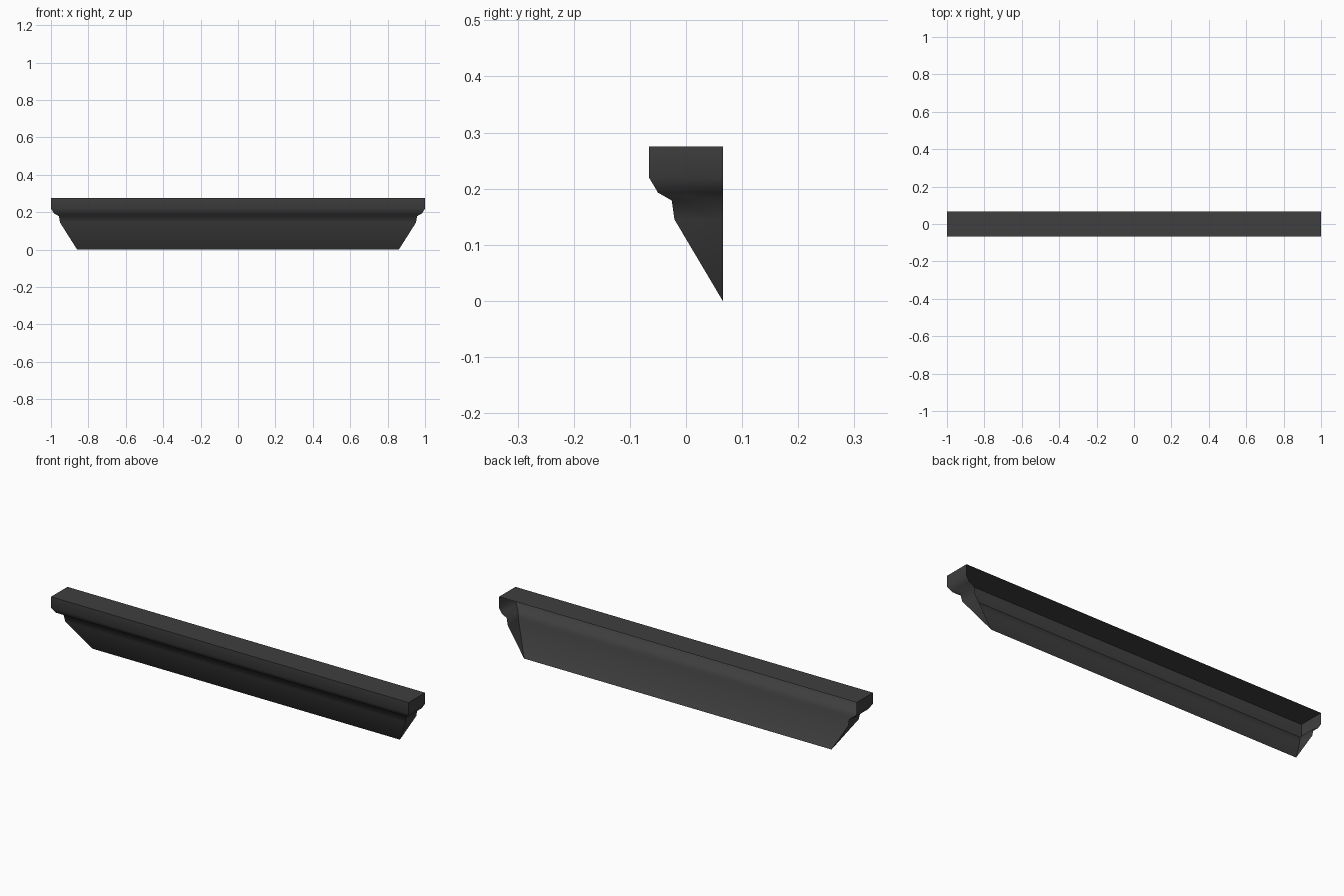
import bpy
import bmesh

cube = bpy.data.objects.get("Cube")
if cube:
    bpy.data.objects.remove(cube, do_unlink=True)

HALF_LENGTH = 1.0
BACK = 0.0655
END_SCALE = 1.07  # the returns slope in slightly more than the front

# Moulding profile from top to bottom: (inset from the fascia, height)
PROFILE = [(0, 0.275), (0, 0.219), (0.0155, 0.193),
           (0.04, 0.179), (0.045, 0.145), (0.131, 0)]

# Charcoal paint
paint = bpy.data.materials.new("charcoal_paint")
paint.use_nodes = True
colour = (0.05, 0.05, 0.05, 1)
paint.diffuse_color = colour
bsdf = next(n for n in paint.node_tree.nodes if n.type == "BSDF_PRINCIPLED")
bsdf.inputs["Base Color"].default_value = colour
bsdf.inputs["Roughness"].default_value = 0.8

# Sweep the profile round three sides with mitred corners, leaving the back open
bm = bmesh.new()
rings = []
for inset, z in PROFILE:
    x = HALF_LENGTH - inset * END_SCALE
    y = inset - BACK
    path = [(-x, BACK), (-x, y), (x, y), (x, BACK)]
    rings.append([bm.verts.new((px, py, z)) for px, py in path])

for upper, lower in zip(rings, rings[1:]):
    for i in range(3):
        corners = [upper[i], lower[i], lower[i + 1], upper[i + 1]]
        bm.faces.new(corners)

# Flat shelf top
bm.faces.new(rings[0])

# The returns close to a point at the bottom of the back edge
bmesh.ops.remove_doubles(bm, verts=bm.verts, dist=0.001)
bmesh.ops.dissolve_degenerate(bm, edges=bm.edges, dist=0.0001)
bm.normal_update()

# Smooth along the moulding, crisp at the mitres and the top rim
for face in bm.faces:
    face.smooth = True
top = PROFILE[0][1]
for edge in bm.edges:
    a, b = (v.co for v in edge.verts)
    on_rim = min(a.z, b.z) > top - 0.001
    is_mitre = abs(a.z - b.z) > 0.001
    edge.smooth = not (on_rim or is_mitre)

mesh = bpy.data.meshes.new("cornice_shelf")
bm.to_mesh(mesh)
bm.free()
mesh.materials.append(paint)
shelf = bpy.data.objects.new("cornice_shelf", mesh)
bpy.context.collection.objects.link(shelf)
